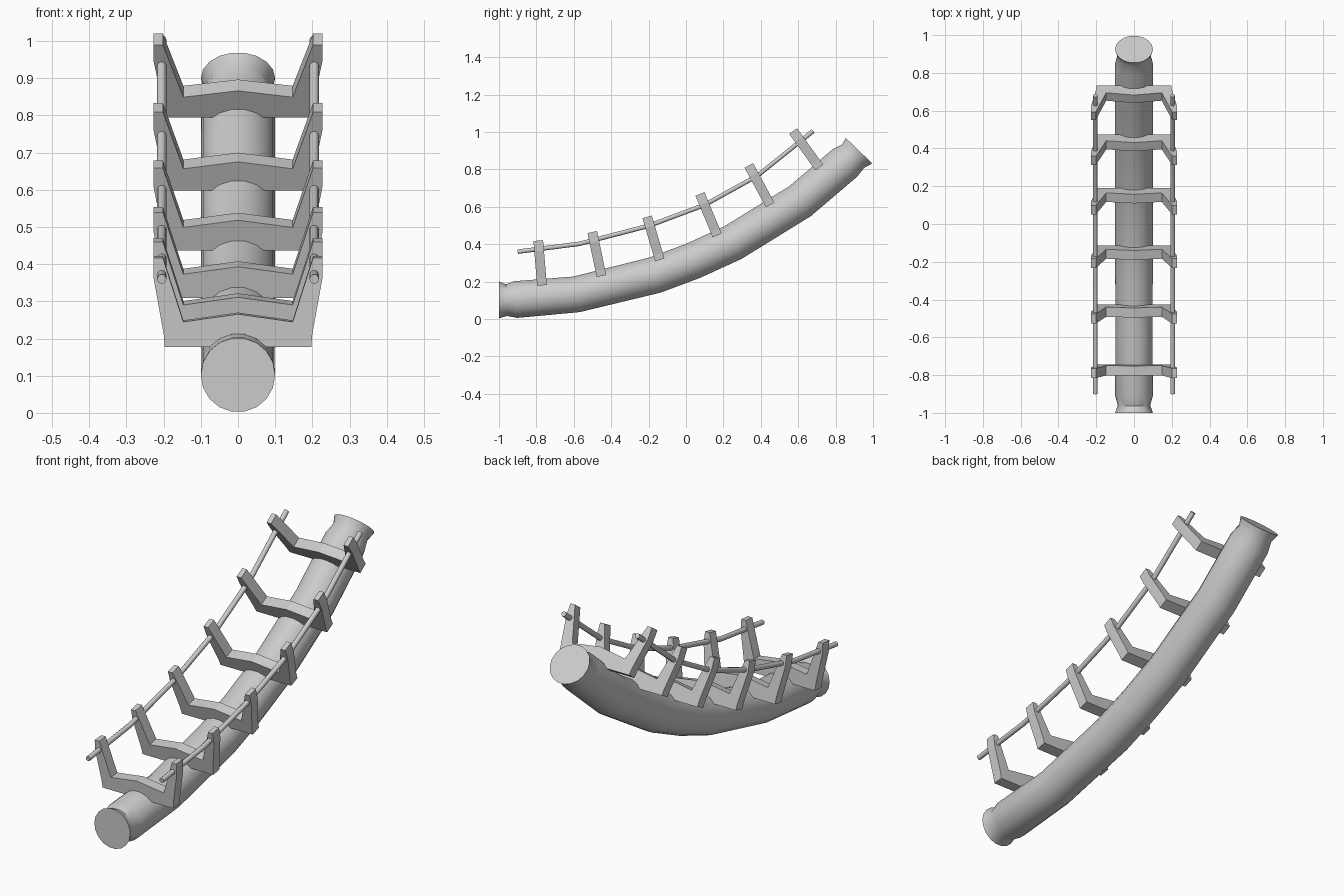
import bpy, bmesh, math
from mathutils import Vector

if "Cube" in bpy.data.objects:
    bpy.data.objects.remove(bpy.data.objects["Cube"])


def make_object(name, bm, smooth=None):
    bmesh.ops.recalc_face_normals(bm, faces=bm.faces[:])
    mesh = bpy.data.meshes.new(name)
    bm.to_mesh(mesh)
    bm.free()
    obj = bpy.data.objects.new(name, mesh)
    bpy.context.collection.objects.link(obj)
    if smooth:
        bpy.ops.object.select_all(action='DESELECT')
        bpy.context.view_layer.objects.active = obj
        obj.select_set(True)
        bpy.ops.object.shade_smooth_by_angle(angle=math.radians(smooth))
    return obj


def tube(name, x, stations, sides, smooth):
    """Capped tube in the YZ plane; stations are (y, z, radius, slope in degrees)."""
    bm = bmesh.new()
    rings = []
    for y, z, r, deg in stations:
        a = math.radians(deg)
        up = Vector((0, -math.sin(a), math.cos(a)))
        ring = []
        for i in range(sides):
            t = 2 * math.pi * i / sides
            ring.append(bm.verts.new(Vector((x + r * math.cos(t), y, z)) + up * r * math.sin(t)))
        rings.append(ring)
    for a, b in zip(rings, rings[1:]):
        for i in range(sides):
            j = (i + 1) % sides
            bm.faces.new((a[i], a[j], b[j], b[i]))
    bm.faces.new(rings[0])
    bm.faces.new(rings[-1])
    return make_object(name, bm, smooth)


# Curved main trunk with a slight neck behind each end cap
tube("trunk", 0, [
    (-1.0, 0.102, 0.1, 0), (-0.96, 0.101, 0.086, 2), (-0.91, 0.104, 0.1, 5),
    (-0.585, 0.132, 0.098, 10), (-0.165, 0.235, 0.1, 18), (0.04, 0.312, 0.1, 22),
    (0.25, 0.408, 0.1, 28), (0.61, 0.63, 0.1, 35), (0.85, 0.835, 0.1, 42),
    (0.895, 0.872, 0.087, 44), (0.925, 0.9, 0.1, 46)], 18, 40)

# Thin hand rails on both sides
rail = [(-0.90, 0.36, 7), (-0.57, 0.402, 10), (-0.2, 0.498, 18), (0.1, 0.61, 23),
        (0.38, 0.765, 32), (0.68, 1.005, 39)]
for side, label in ((-1, "left"), (1, "right")):
    tube("rail_" + label, side * 0.205, [(y, z, 0.0125, d) for y, z, d in rail], 10, 40)

# Cross frames: shallow peaked bar with flared posts, extruded along the trunk
half = [(0.197, 0), (0.2, 0.035), (0.227, 0.185), (0.227, 0.24), (0.202, 0.24), (0.147, 0.067)]
profile = half + [(0, 0.088)] + [(-x, h) for x, h in reversed(half)]
frames = [((-0.77, 0.18), (-0.79, 0.42)), ((-0.452, 0.23), (-0.50, 0.46)),
          ((-0.14, 0.316), (-0.206, 0.54)), ((0.167, 0.447), (0.08, 0.655)),
          ((0.45, 0.61), (0.343, 0.808)), ((0.713, 0.81), (0.587, 0.985))]
for n, (foot, top) in enumerate(frames):
    base = Vector((0, *foot))
    up = (Vector((0, *top)) - base).normalized()
    along = Vector((0, up.z, -up.y)) * 0.026
    bm = bmesh.new()
    lo, hi = [[bm.verts.new(base + Vector((x, 0, 0)) + up * h + along * s) for x, h in profile]
              for s in (-1, 1)]
    bm.faces.new(lo)
    bm.faces.new(hi)
    for i in range(len(profile)):
        j = (i + 1) % len(profile)
        bm.faces.new((lo[i], lo[j], hi[j], hi[i]))
    make_object(f"cross_frame_{n + 1}", bm)
